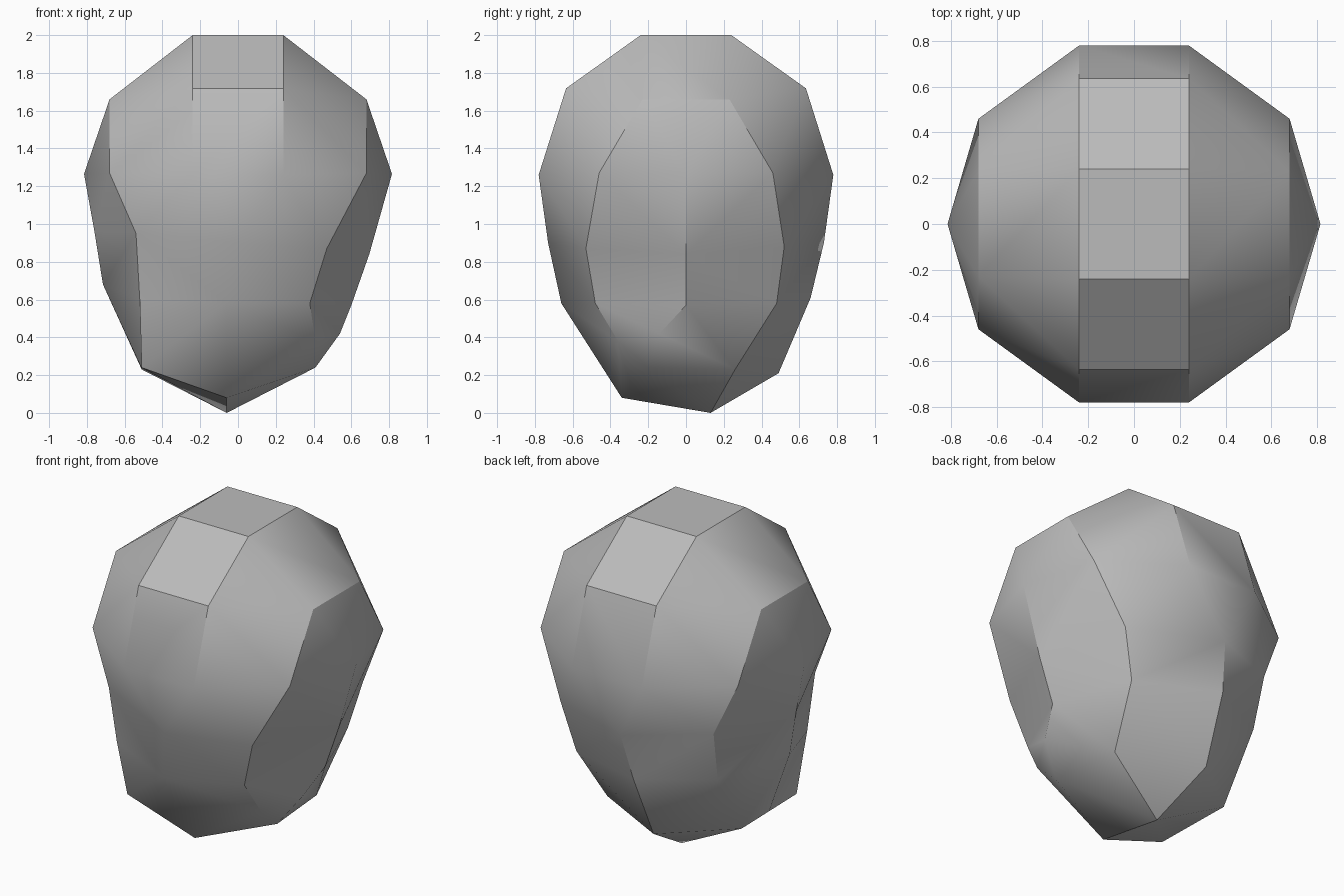
import bpy, bmesh, math

if "Cube" in bpy.data.objects:
    bpy.data.objects.remove(bpy.data.objects["Cube"])

bm = bmesh.new()
cache = {}


def vert(p):
    if p not in cache:
        cache[p] = bm.verts.new(p)
    return cache[p]


def face(*points):
    unique = list(dict.fromkeys(points))
    if len(unique) > 2:
        bm.faces.new([vert(p) for p in unique])


def bridge(upper, lower):
    n = len(upper)
    for i in range(n):
        j = (i + 1) % n
        face(upper[i], upper[j], lower[j], lower[i])


# Dome: symmetric crown, central strip, side facets
crown = lambda x, y: (x * .24, y * .24, 2.0)
brow = lambda x, y: (x * .24, y * .635, 1.718)
temple = lambda x, y: (x * .68, y * .23, 1.66)
belt = lambda x, y: (x * .24, y * .78, 1.26)
corner = lambda x, y: (x * .68, y * .46, 1.27)
tip = lambda x: (x * .815, 0.0, 1.265)

face(crown(-1, -1), crown(1, -1), crown(1, 1), crown(-1, 1))
for s in (-1, 1):
    face(crown(-1, s), crown(1, s), brow(1, s), brow(-1, s))
    face(brow(-1, s), brow(1, s), belt(1, s), belt(-1, s))
    face(crown(s, -s), crown(s, s), temple(s, s))
    face(crown(s, -s), temple(s, s), temple(s, -s))
    face(temple(s, -1), temple(s, 1), tip(s))
    for t in (-1, 1):
        face(crown(s, t), brow(s, t), temple(s, t))
        face(brow(s, t), corner(s, t), temple(s, t))
        face(brow(s, t), belt(s, t), corner(s, t))
        face(temple(s, t), corner(s, t), tip(s))

# Irregular tapering rings, counter-clockwise from the front
waist = [belt(-1, -1), belt(1, -1), corner(1, -1), tip(1), corner(1, 1),
         belt(1, 1), belt(-1, 1), corner(-1, 1), tip(-1), corner(-1, -1)]
ring_a = [(0, -.73, .9), (.47, -.53, .87), (.695, 0, .84), (.5, .52, .88),
          (-.06, .73, .9), (-.54, .5, .95), (-.76, 0, .96), (-.54, -.5, .95)]
ring_b = [(-.06, -.66, .58), (.38, -.48, .58), (.6, 0, .57), (.42, .48, .58),
          (-.1, .66, .61), (-.52, .43, .63), (-.715, 0, .68), (-.52, -.45, .6)]
ring_c = [(-.06, -.34, .08), (.41, -.36, .38), (.54, -.14, .42), (.36, .26, .23),
          (-.12, .49, .21), (-.51, .18, .23), (-.51, -.09, .235), (-.51, -.36, .24)]
bridge(waist, [ring_a[0]] + ring_a[:5] + ring_a[4:])
bridge(ring_a, ring_b)
bridge(ring_b, ring_c)

# Underside: chipped corner and shallow point
chip, base = (.41, -.2, .24), (-.06, .13, 0.0)
for i in range(3):
    face(ring_c[i], ring_c[i + 1], chip)
rim = [ring_c[0], chip] + ring_c[3:]
for i in range(len(rim)):
    face(rim[i], rim[(i + 1) % len(rim)], base)

bmesh.ops.triangulate(bm, faces=bm.faces[:], quad_method='SHORT_EDGE')
bmesh.ops.recalc_face_normals(bm, faces=bm.faces[:])
mesh = bpy.data.meshes.new("stone")
bm.to_mesh(mesh)
bm.free()

stone = bpy.data.objects.new("stone", mesh)
bpy.context.collection.objects.link(stone)
grey = bpy.data.materials.new("stone grey")
grey.diffuse_color = (.5, .5, .5, 1)
grey.use_nodes = True
grey.node_tree.nodes["Principled BSDF"].inputs["Base Color"].default_value = grey.diffuse_color
mesh.materials.append(grey)

bpy.context.view_layer.objects.active = stone
stone.select_set(True)
bpy.ops.object.shade_smooth_by_angle(angle=math.radians(30))
